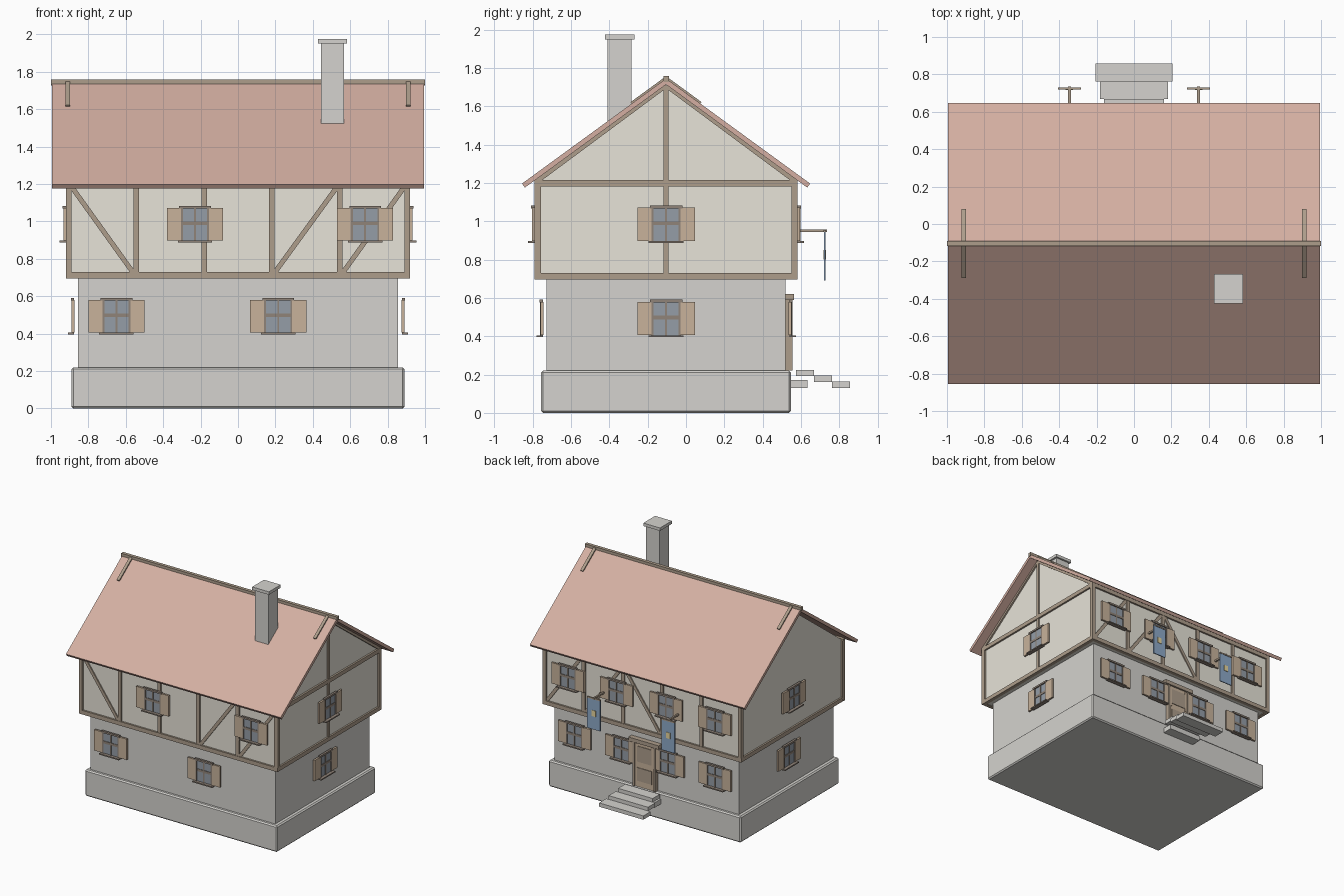
import bpy, bmesh, math
from mathutils import Matrix, Vector

if "Cube" in bpy.data.objects:
    bpy.data.objects.remove(bpy.data.objects["Cube"])

YC = -0.104   # the house body sits slightly forward of the origin


def material(name, rgb):
    m = bpy.data.materials.new(name)
    m.diffuse_color = (*rgb, 1)
    m.use_nodes = True
    m.node_tree.nodes["Principled BSDF"].inputs["Base Color"].default_value = m.diffuse_color
    return m


STONE = material("stone", (0.66, 0.65, 0.62))
PLASTER = material("plaster", (0.80, 0.77, 0.69))
WOOD = material("wood", (0.42, 0.34, 0.26))
DARK = material("dark_wood", (0.28, 0.23, 0.19))
SHUTTER = material("shutter", (0.58, 0.45, 0.33))
GLASS = material("glass", (0.30, 0.34, 0.39))
TILE = material("tile", (0.66, 0.43, 0.36))
BLUE = material("sign_blue", (0.27, 0.40, 0.58))
YELLOW = material("sign_yellow", (0.80, 0.68, 0.35))


def make_mesh(name, boxes):
    """boxes: (x0, x1, y0, y1, z0, z1, material[, matrix])"""
    bm, mats = bmesh.new(), []
    for b in boxes:
        x0, x1, y0, y1, z0, z1, mat = b[:7]
        if mat not in mats:
            mats.append(mat)
        M = (Matrix.Translation(((x0 + x1) / 2, (y0 + y1) / 2, (z0 + z1) / 2))
             @ Matrix.Diagonal((x1 - x0, y1 - y0, z1 - z0, 1)))
        if len(b) > 7:
            M = b[7] @ M
        geo = bmesh.ops.create_cube(bm, size=1, matrix=M)
        for f in {f for v in geo["verts"] for f in v.link_faces}:
            f.material_index = mats.index(mat)
    me = bpy.data.meshes.new(name)
    bm.to_mesh(me)
    bm.free()
    for m in mats:
        me.materials.append(m)
    return me


def add(name, me, loc=(0, 0, 0), rot=0.0):
    ob = bpy.data.objects.new(name, me)
    ob.location, ob.rotation_euler = loc, (0, 0, rot)
    bpy.context.collection.objects.link(ob)
    return ob


def part(name, *boxes, loc=(0, YC, 0), rot=0.0):
    return add(name, make_mesh(name, boxes), loc, rot)


def prism(name, profile, x0, x1, mat):
    """Extrude a (y, z) outline along x."""
    bm = bmesh.new()
    f = bm.faces.new([bm.verts.new((x0, y, z)) for y, z in profile])
    ext = bmesh.ops.extrude_face_region(bm, geom=[f])
    bmesh.ops.translate(bm, vec=(x1 - x0, 0, 0),
                        verts=[v for v in ext["geom"] if isinstance(v, bmesh.types.BMVert)])
    bmesh.ops.recalc_face_normals(bm, faces=bm.faces[:])
    me = bpy.data.meshes.new(name)
    bm.to_mesh(me)
    bm.free()
    me.materials.append(mat)
    return add(name, me, (0, YC, 0))


# Masonry
base = part("foundation", (-.89, .89, -.652, .652, 0, .22, STONE))
bev = base.modifiers.new("bevel", 'BEVEL')
bev.width, bev.segments = 0.01, 1
part("ground_floor", (-.855, .855, -.624, .624, .21, .70, STONE))

# Plastered upper floor and gables
part("upper_floor", (-.905, .905, -.672, .672, .70, 1.2, PLASTER))
prism("gable", [(-.672, 1.2), (.672, 1.2), (0, 1.705)], -.905, .905, PLASTER)

# Roof, ridge and ridge straps
prism("roof", [(-.752, 1.197), (0, 1.745), (.752, 1.197),
               (.737, 1.176), (0, 1.714), (-.737, 1.176)], -.994, .994, TILE)
part("ridge_beam", (-1, 1, -.014, .014, 1.727, 1.758, WOOD))
slope = math.atan2(.548, .752)
straps = []
for s in (-1, 1):
    tilt = Matrix.Translation((0, 0, 1.745)) @ Matrix.Rotation(-s * slope, 4, 'X')
    for x in (-.91, .91):
        y0, y1 = sorted((0, s * .222))
        straps.append((x - .0125, x + .0125, y0, y1, -.01, .01, WOOD, tilt))
part("ridge_straps", *straps)

# Chimney
part("chimney", (.444, .567, -.3045, -.1795, 1.45, 1.955, STONE))
part("chimney_cap", (.428, .583, -.32, -.164, 1.95, 1.975, STONE))


# Timber framing, drawn in facade coordinates: u across, z up, outward is -y
def beam(p, q, dist, w=.03, out=0.0):
    p, q = Vector((p[0], 0, p[1])), Vector((q[0], 0, q[1]))
    d = q - p
    M = Matrix.Translation((p + q) / 2) @ Matrix.Rotation(-math.atan2(d.z, d.x), 4, 'Y')
    h = d.length / 2
    return (-h, h, -dist - out, -dist + .03, -w / 2, w / 2, WOOD, M)


SIDES = {"front": (0, .687), "back": (math.pi, .687),
         "right": (math.pi / 2, .92), "left": (-math.pi / 2, .92)}
POSTS = [-.905, -.545, -.18, .18, .545, .905]
LONG = [beam((-.92, z), (.92, z), .687, .034) for z in (.712, 1.198)]
LONG += [beam((u, .71), (u, 1.2), .684) for u in POSTS]


def braces(*ends):
    return [beam((a, .725), (b, 1.185), .681, .026) for a, b in ends]


SHORT = [beam((-.687, .712), (.687, .712), .919, .034)]
SHORT += [beam((u, .71), (u, 1.2), .919) for u in (-.672, .672)]
GABLE = [beam((-.687, 1.198), (.687, 1.198), .92, .034),
         beam((0, .71), (0, 1.70), .917, .027)]
GABLE += [beam((s * .68, 1.204), (0, 1.708), .918, .022) for s in (-1, 1)]
FRAMES = {"front": LONG + braces((-.56, -.89), (.195, .53), (.56, .89)),
          "back": LONG + braces((-.89, -.56), (-.53, -.195), (.165, -.165)),
          "right": SHORT + GABLE, "left": SHORT}
for side, boxes in FRAMES.items():
    part(side + "_timbers", *boxes, rot=SIDES[side][0])

# Window with shutters, lintel and sill; one shared mesh
window = make_mesh("window", [
    (-.075, .075, -.008, 0, -.088, .088, GLASS),
    (-.075, -.065, -.014, 0, -.088, .088, DARK),
    (.065, .075, -.014, 0, -.088, .088, DARK),
    (-.005, .005, -.013, 0, -.088, .088, DARK),
    (-.075, .075, -.012, 0, -.005, .015, DARK),
    (-.15, -.075, -.013, .003, -.087, .087, SHUTTER),
    (.075, .15, -.013, .003, -.087, .087, SHUTTER),
    (-.085, .085, -.018, 0, .083, .098, DARK),
    (-.092, .092, -.034, 0, -.098, -.088, DARK)])


def place_window(side, floor, u):
    rot, dist = SIDES[side]
    z = .985 if floor == "upper" else .493
    if floor == "lower":
        dist -= .044
    p = Matrix.Rotation(rot, 3, 'Z') @ Vector((u, -dist, z))
    add(f"{side}_{floor}_window", window, p + Vector((0, YC, 0)), rot)


for floor, a, b in (("upper", .23, .68), ("lower", .215, .65)):
    for u in (-b, -a, a, b):
        place_window("back", floor, u)
    for side in ("left", "right"):
        place_window(side, floor, 0)
for u in (-.23, .68):
    place_window("front", "upper", u)
for u in (-.65, .215):
    place_window("front", "lower", u)

# Back door with surround and steps (world coordinates from here)
part("door", (-.09, .09, .51, .548, .22, .60, SHUTTER),
     (-.105, -.088, .51, .557, .22, .60, WOOD),
     (.088, .105, .51, .557, .22, .60, WOOD),
     (-.068, .068, .51, .553, .27, .38, WOOD),
     (-.068, .068, .51, .553, .43, .56, WOOD),
     (-.14, .14, .51, .563, .588, .62, WOOD), loc=(0, 0, 0))
for i in range(3):
    w, y, z = .16 + .0225 * i, .575 + .094 * i, .225 - .031 * i
    part(f"step_{i + 1}", (-w, w, y, y + .094, z - .032, z, STONE), loc=(0, 0, 0))
part("step_support", (-.15, .15, .54, .633, .13, .172, STONE), loc=(0, 0, 0))

# Hanging signs on brackets
for x in (-.345, .345):
    part("sign_bracket", (-.007, .007, .56, .735, .943, .957, WOOD),
         (-.062, .062, .718, .731, .943, .954, WOOD), loc=(x, 0, 0))
    part("sign", (-.06, .06, .72, .728, .69, .943, BLUE),
         (-.02, .02, .717, .731, .80, .85, YELLOW), loc=(x, 0, 0))
